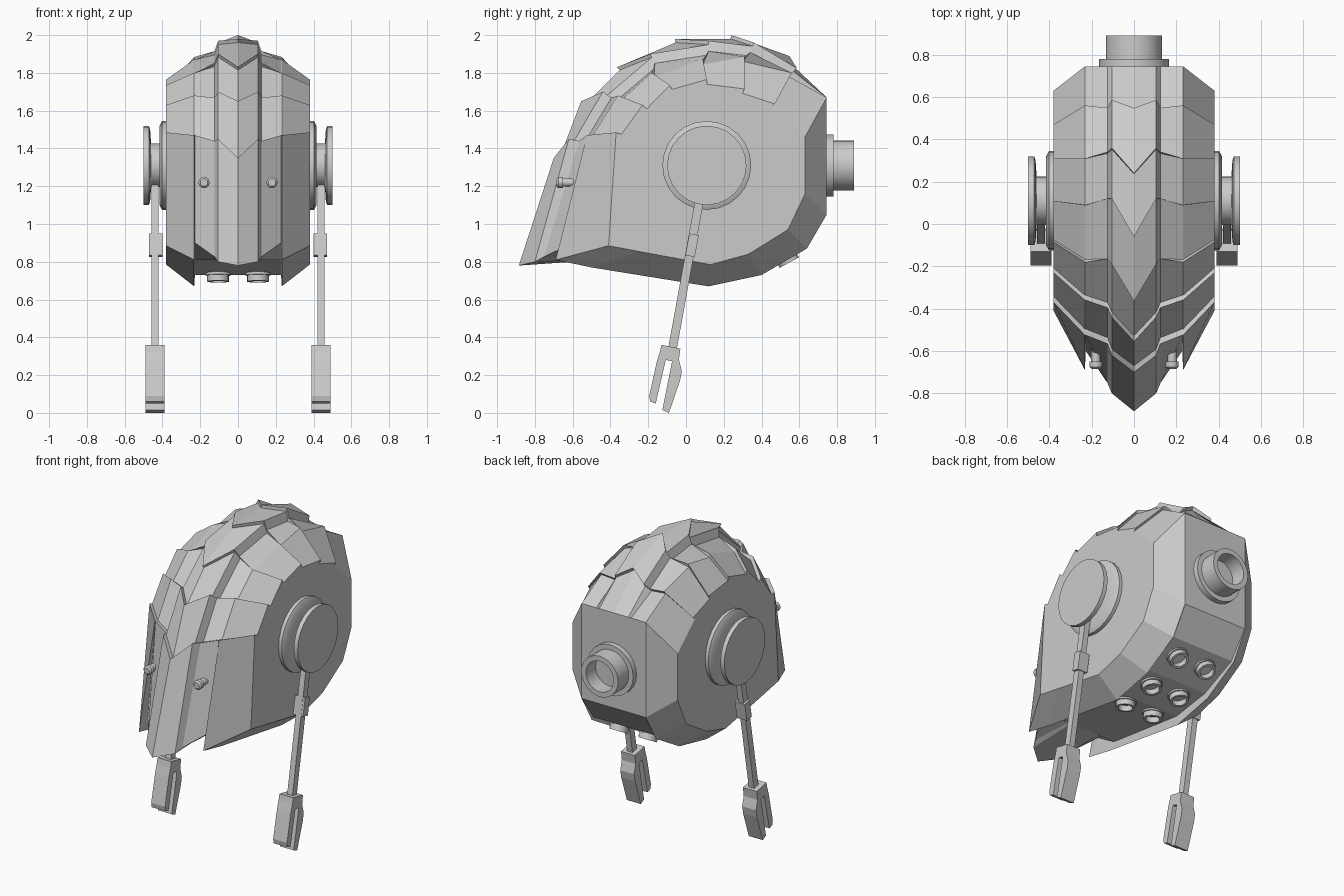
import bpy, bmesh, math
from mathutils import Vector

if "Cube" in bpy.data.objects:
    bpy.data.objects.remove(bpy.data.objects["Cube"])

HUB = Vector((0.11, 1.31))          # (y, z) of the ear pivot


def finish(name, bm):
    bmesh.ops.remove_doubles(bm, verts=bm.verts, dist=0.0005)
    bmesh.ops.recalc_face_normals(bm, faces=bm.faces)
    me = bpy.data.meshes.new(name)
    bm.to_mesh(me)
    bm.free()
    ob = bpy.data.objects.new(name, me)
    bpy.context.collection.objects.link(ob)
    return ob


def off(p, d):
    """Push a (y, z) point away from the ear pivot."""
    p = Vector(p)
    return p + (p - HUB).normalized() * d


def prism(name, pts, x0, x1):
    """Extrude a (y, z) outline between two x positions."""
    bm = bmesh.new()
    f = bm.faces.new([bm.verts.new((x0, y, z)) for y, z in pts])
    r = bmesh.ops.extrude_face_region(bm, geom=[f])
    vs = [v for v in r['geom'] if isinstance(v, bmesh.types.BMVert)]
    bmesh.ops.translate(bm, verts=vs, vec=(x1 - x0, 0, 0))
    return finish(name, bm)


def lathe(name, profile, loc, axis, n=24):
    """Revolve (radius, height) profile around an axis."""
    bm = bmesh.new()
    rings = [[bm.verts.new((r * math.cos(2 * math.pi * i / n), r * math.sin(2 * math.pi * i / n), h))
              for i in range(n)] for r, h in profile]
    for a, b in zip(rings, rings[1:]):
        for i in range(n):
            j = (i + 1) % n
            bm.faces.new((a[i], a[j], b[j], b[i]))
    bm.faces.new(rings[0])
    bm.faces.new(rings[-1])
    ob = finish(name, bm)
    ob.rotation_euler = Vector(axis).to_track_quat('Z', 'Y').to_euler()
    ob.location = loc
    bpy.context.view_layer.objects.active = ob
    ob.select_set(True)
    bpy.ops.object.shade_smooth_by_angle(angle=math.radians(30))
    ob.select_set(False)
    return ob


# Helmet shell: rails run front to back over the top
XS = [0, 0.105, 0.125, 0.228, 0.232, 0.38]
centre = [(-0.885, 0.78), (-0.70, 1.35), (-0.555, 1.65), (-0.365, 1.83), (-0.06, 1.98), (0.24, 2.0), (0.56, 1.905)]
ridge = [(-0.80, 0.80), (-0.62, 1.45), (-0.44, 1.70), (-0.19, 1.90), (0.12, 1.97), (0.36, 1.96), (0.60, 1.84)]
cheek = [(-0.60, 0.90), (-0.525, 1.47), (-0.36, 1.68), (-0.18, 1.80), (0.09, 1.87), (0.31, 1.885), (0.56, 1.80)]
side = [(-0.41, 0.885), (-0.37, 1.485), (-0.23, 1.63), (-0.085, 1.735), (0.11, 1.765), (0.31, 1.715), (0.47, 1.635)]


def section(k, d_mid, d_out):
    outer = (-0.69, 0.81) if k == 0 else cheek[k]
    return [off(centre[k], d_mid), off(ridge[k], d_mid), off(ridge[k], d_mid - 0.055),
            off(cheek[k], d_out), off(outer, d_out), off(side[k], d_out)]


sections = [section(0, 0, 0)]
for k in range(6):                    # overlapping plates
    if k:
        start = (-0.03, -0.03) if k < 3 else (0.0, -0.025)
        sections.append(section(k, *start))
    sections.append(section(k + 1, *((0, 0) if k < 2 else (-0.02, 0.0))))
sections.append(section(6, -0.045, -0.025))

# Back and recessed underside: outer edge, side edge, recess depth
for edge, flank, rec in [((0.745, 1.67), (0.63, 1.46), 0), ((0.745, 1.05), (0.63, 1.16), 0),
                         ((0.64, 0.87), (0.54, 0.97), 0.02), ((0.40, 0.73), (0.33, 0.84), 0.045),
                         ((0.12, 0.67), (0.13, 0.785), 0.06), ((-0.50, 0.77), (-0.25, 0.855), 0.06)]:
    inner = off(edge, -rec)
    sections.append([inner] * 4 + [Vector(edge), Vector(flank)])
sections.append(sections[0])

bm = bmesh.new()
for s in (1, -1):
    hub = bm.verts.new((s * 0.38, *HUB))
    grid = [[bm.verts.new((s * x, *p)) for x, p in zip(XS, sec)] for sec in sections]
    for a, b in zip(grid, grid[1:]):
        for i in range(len(XS) - 1):
            bm.faces.new((a[i], a[i + 1], b[i + 1], b[i]))
        bm.faces.new((a[-1], hub, b[-1]))
finish("helmet_shell", bm)

# Rear port
lathe("rear_port", [(0.165, -0.03), (0.165, 0.04), (0.133, 0.04), (0.133, 0.15), (0.10, 0.15), (0.10, 0.05)],
      (0, 0.74, 1.31), (0, 1, 0))

for s, tag in ((1, "right"), (-1, "left")):
    # Ear disc: inner flange, spindle, outer disc
    lathe("ear_disc_" + tag, [(0.235, -0.02), (0.235, 0.022), (0.21, 0.035), (0.115, 0.035), (0.115, 0.08),
                              (0.19, 0.085), (0.21, 0.092), (0.21, 0.12)],
          (s * 0.38, *HUB), (s, 0, 0))
    # Visor stud
    lathe("visor_stud_" + tag, [(0.022, -0.06), (0.022, 0.06), (0.03, 0.06), (0.03, 0.085), (0.02, 0.095)],
          (s * 0.18, -0.59, 1.22), (0, -1, 0), 12)
    # Underside vents
    for i, (y, z, slope) in enumerate([(0.05, 0.74, -0.1), (0.285, 0.755, 0.18), (0.525, 0.835, 0.55)]):
        lathe(f"vent_{tag}_{i}", [(0.066, -0.03), (0.066, 0.012), (0.058, 0.012), (0.058, 0.045),
                                  (0.043, 0.045), (0.043, 0.01)],
              (s * 0.105, y, z), (0, slope, -1), 16)
    # Hanging arm: rod, collar, clamp block and two prongs
    prism("arm_rod_" + tag, [(0.065, 1.22), (0.11, 1.21), (-0.05, 0.33), (-0.095, 0.34)], s * 0.42, s * 0.458)
    prism("arm_collar_" + tag, [(0.018, 0.95), (0.068, 0.94), (0.046, 0.825), (-0.004, 0.835)],
          s * 0.40, s * 0.472)
    prism("clamp_block_" + tag, [(-0.13, 0.36), (-0.03, 0.34), (-0.04, 0.265), (-0.145, 0.29)],
          s * 0.39, s * 0.49)
    prism("front_prong_" + tag, [(-0.14, 0.32), (-0.105, 0.29), (-0.16, 0.05), (-0.19, 0.06), (-0.195, 0.09),
                                 (-0.155, 0.27)], s * 0.39, s * 0.49)
    prism("rear_prong_" + tag, [(-0.04, 0.29), (-0.022, 0.22), (-0.032, 0.17), (-0.09, 0.0), (-0.125, 0.015),
                                (-0.07, 0.29)], s * 0.39, s * 0.49)
